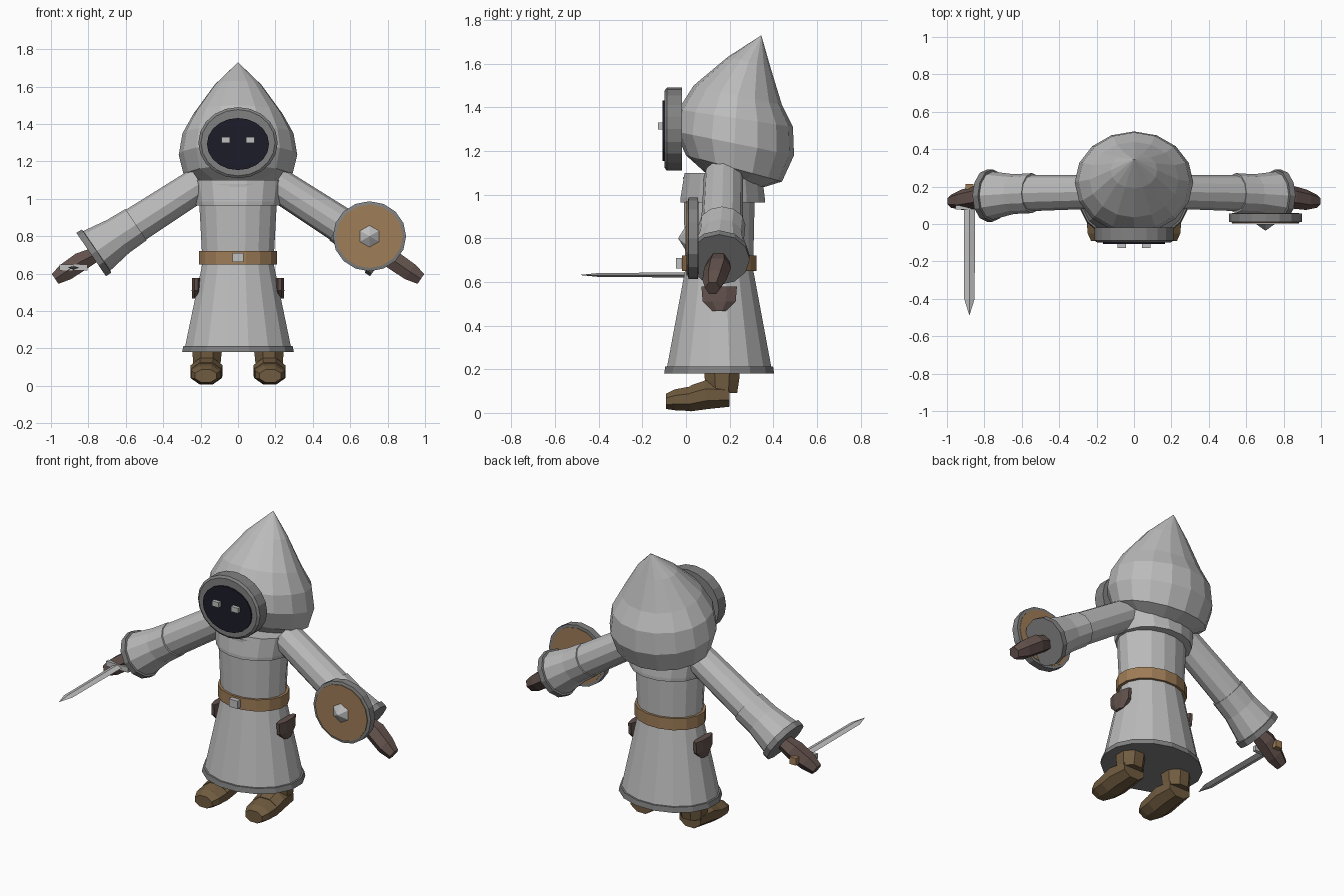
import bpy, bmesh, math
from mathutils import Vector


def mat(name, r, g, b):
    m = bpy.data.materials.new(name)
    m.diffuse_color = tuple((c / 255) ** 2.2 for c in (r, g, b)) + (1,)
    return m


CLOTH = mat("light_grey_cloth", 186, 186, 186)
TRIM = mat("dark_grey_trim", 128, 128, 128)
VOID = mat("face_black", 34, 34, 46)
TAN = mat("tan_leather", 157, 124, 88)
BOOT = mat("boot_brown", 112, 92, 66)
GLOVE = mat("glove_brown", 98, 82, 77)
METAL = mat("pale_metal", 190, 190, 190)


def loft(name, rings, n, mats, bands=None, caps=(0, 0), phase=0.0):
    """Skin rings of (centre, half-axis u, half-axis v); bands = material slot per band."""
    bm = bmesh.new()
    loops = []
    for c, u, v in rings:
        c, u, v = Vector(c), Vector(u), Vector(v)
        angs = [2 * math.pi * (i + phase) / n for i in range(n)]
        loops.append([bm.verts.new(c + u * math.cos(a) + v * math.sin(a)) for a in angs])
    for k in range(len(loops) - 1):
        a, b = loops[k], loops[k + 1]
        for i in range(n):
            j = (i + 1) % n
            f = bm.faces.new((a[i], a[j], b[j], b[i]))
            f.material_index = bands[k] if bands else 0
    for loop, slot in ((loops[0], caps[0]), (loops[-1], caps[1])):
        bm.faces.new(loop).material_index = slot
    bmesh.ops.remove_doubles(bm, verts=bm.verts, dist=0.0005)
    bmesh.ops.recalc_face_normals(bm, faces=bm.faces)
    me = bpy.data.meshes.new(name)
    bm.to_mesh(me)
    bm.free()
    for m in mats:
        me.materials.append(m)
    ob = bpy.data.objects.new(name, me)
    bpy.context.collection.objects.link(ob)
    return ob


def upright(z, rx, ry, y=0.152, x=0.0):
    return ((x, y, z), (rx, 0, 0), (0, ry, 0))


def facing(y, rx, rz, x, z):
    return ((x, y, z), (rx, 0, 0), (0, 0, rz))


def box(name, lo, hi, m):
    c = [(a + b) / 2 for a, b in zip(lo, hi)]
    h = [(b - a) / 2 * math.sqrt(2) for a, b in zip(lo, hi)]
    return loft(name, [upright(z, h[0], h[1], c[1], c[0]) for z in (lo[2], hi[2])],
                4, [m], phase=0.5)


# Robe with dark hem and underside
loft("robe", [upright(0.18, 0.305, 0.257), upright(0.212, 0.298, 0.252),
              upright(0.213, 0.288, 0.243), upright(0.65, 0.195, 0.160),
              upright(0.72, 0.197, 0.160), upright(1.08, 0.217, 0.168)],
     16, [CLOTH, TRIM], [1, 1, 0, 0, 0], (1, 0), 0.5)
loft("collar", [upright(0.965, 0.228, 0.197, 0.168), upright(0.985, 0.232, 0.197, 0.168),
                upright(1.10, 0.250, 0.180, 0.17)], 16, [CLOTH], phase=0.5)

# Belt and buckle
loft("belt", [upright(0.65, 0.213, 0.174), upright(0.722, 0.213, 0.174)], 16, [TAN], phase=0.5)
box("buckle", (-0.03, -0.046, 0.662), (0.03, -0.01, 0.71), METAL)

# Hood: tilted rings given by front point, back point and half width
hood = [((0.345, 1.73), (0.346, 1.73), 0.0), ((0.19, 1.63), (0.385, 1.59), 0.125),
        ((0.035, 1.50), (0.44, 1.41), 0.238), ((-0.035, 1.39), (0.490, 1.31), 0.297),
        ((-0.05, 1.29), (0.495, 1.18), 0.317), ((0.0, 1.18), (0.44, 1.06), 0.288),
        ((0.10, 1.09), (0.31, 1.02), 0.15)]
rings = []
for (fy, fz), (by, bz), rx in hood:
    rings.append(((0, (fy + by) / 2, (fz + bz) / 2), (rx, 0, 0),
                  (0, (by - fy) / 2, (bz - fz) / 2)))
rings[0] = ((0, 0.345, 1.73), (0, 0, 0), (0, 0, 0))
loft("hood", rings, 16, [CLOTH])

# Face opening, dark face and eyes
loft("hood_rim", [facing(-0.018, 0.212, 0.19, 0, 1.30), facing(-0.088, 0.212, 0.19, 0, 1.30),
                  facing(-0.098, 0.198, 0.177, 0, 1.30)], 20, [TRIM])
loft("face", [facing(-0.09, 0.166, 0.139, 0, 1.293), facing(-0.107, 0.166, 0.139, 0, 1.293)],
     20, [VOID])
for s in (-1, 1):
    box("eye", (s * 0.065 - 0.023, -0.128, 1.299), (s * 0.065 + 0.023, -0.1, 1.331), METAL)

for s in (-1, 1):
    # Sleeves
    d = Vector((0.826 * s, 0, -0.564))
    v = Vector((0.564 * s, 0, 0.826))

    def arm_ring(p, r, ry=None):
        return ((p[0] * s, p[1], p[2]), (0, ry or r, 0), v * r)

    loft("upper_sleeve", [arm_ring((0.20, 0.172, 1.085), 0.09), arm_ring((0.57, 0.165, 0.846), 0.097)],
         12, [CLOTH])
    loft("lower_sleeve", [arm_ring((0.545, 0.165, 0.862), 0.101, 0.107),
                          arm_ring((0.64, 0.16, 0.800), 0.106),
                          arm_ring((0.755, 0.152, 0.722), 0.128),
                          arm_ring((0.756, 0.152, 0.721), 0.14),
                          arm_ring((0.785, 0.152, 0.702), 0.14)],
         12, [CLOTH, TRIM], [0, 0, 1, 1], (0, 1))

    # Gloved hands
    def hand_ring(x, y, z, ry, rz):
        return ((x * s, y, z), (0, ry, 0), v * rz)

    loft("hand", [hand_ring(0.76, 0.150, 0.705, 0.045, 0.045),
                  hand_ring(0.84, 0.145, 0.665, 0.062, 0.058),
                  hand_ring(0.92, 0.130, 0.610, 0.055, 0.055),
                  hand_ring(0.978, 0.122, 0.572, 0.035, 0.037)], 6, [GLOVE])

    # Side pouches
    loft("pouch", [upright(z, 0.024 * k, ry, 0.152, s * 0.223)
                   for z, ry, k in ((0.468, 0.035, 1.0), (0.51, 0.082, 1.1), (0.578, 0.088, 1.0))],
         8, [GLOVE], phase=0.5)

    # Boots: ankle, foot and toe cap
    loft("boot_ankle", [upright(0.09, 0.078, 0.075, 0.165, s * 0.168),
                        upright(0.15, 0.082, 0.085, 0.165, s * 0.166),
                        upright(0.20, 0.086, 0.089, 0.165, s * 0.164)], 8, [BOOT], phase=0.5)
    loft("boot_foot", [facing(0.20, 0.078, 0.058, s * 0.166, 0.082),
                       facing(0.09, 0.092, 0.072, s * 0.168, 0.083),
                       facing(0.02, 0.090, 0.064, s * 0.170, 0.066)], 8, [BOOT], phase=0.5)
    loft("boot_toe", [facing(0.022, 0.090, 0.061, s * 0.170, 0.065),
                      facing(-0.05, 0.083, 0.052, s * 0.171, 0.060),
                      facing(-0.092, 0.062, 0.038, s * 0.172, 0.053)], 8, [BOOT], phase=0.5)

# Round shield
sx, sz = 0.703, 0.80
loft("shield_rim", [facing(y, r, r * 0.955, sx, sz) for y, r in
                    ((0.055, 0.176), (0.055, 0.196), (0.012, 0.196), (0.008, 0.176), (0.055, 0.176))],
     16, [TRIM])
loft("shield_board", [facing(0.058, 0.178, 0.170, sx, sz), facing(0.003, 0.178, 0.170, sx, sz)],
     16, [TAN])
loft("shield_boss", [facing(0.0, 0.058, 0.058, sx, sz), facing(-0.036, 0.0, 0.0, sx, sz)],
     6, [METAL], phase=0.5)

# Sword
gx, gz = -0.88, 0.632
loft("sword_blade", [facing(0.09, 0.030, 0.012, gx, gz), facing(-0.40, 0.028, 0.009, gx, gz),
                     facing(-0.49, 0.0, 0.0, gx, gz)], 4, [METAL])
box("sword_guard", (gx - 0.075, 0.078, gz - 0.016), (gx + 0.075, 0.10, gz + 0.016), METAL)
loft("sword_grip", [facing(0.10, 0.018, 0.018, gx, gz), facing(0.19, 0.018, 0.018, gx, gz)], 6, [TAN])
box("sword_pommel", (gx - 0.022, 0.185, gz - 0.022), (gx + 0.022, 0.215, gz + 0.022), TAN)
